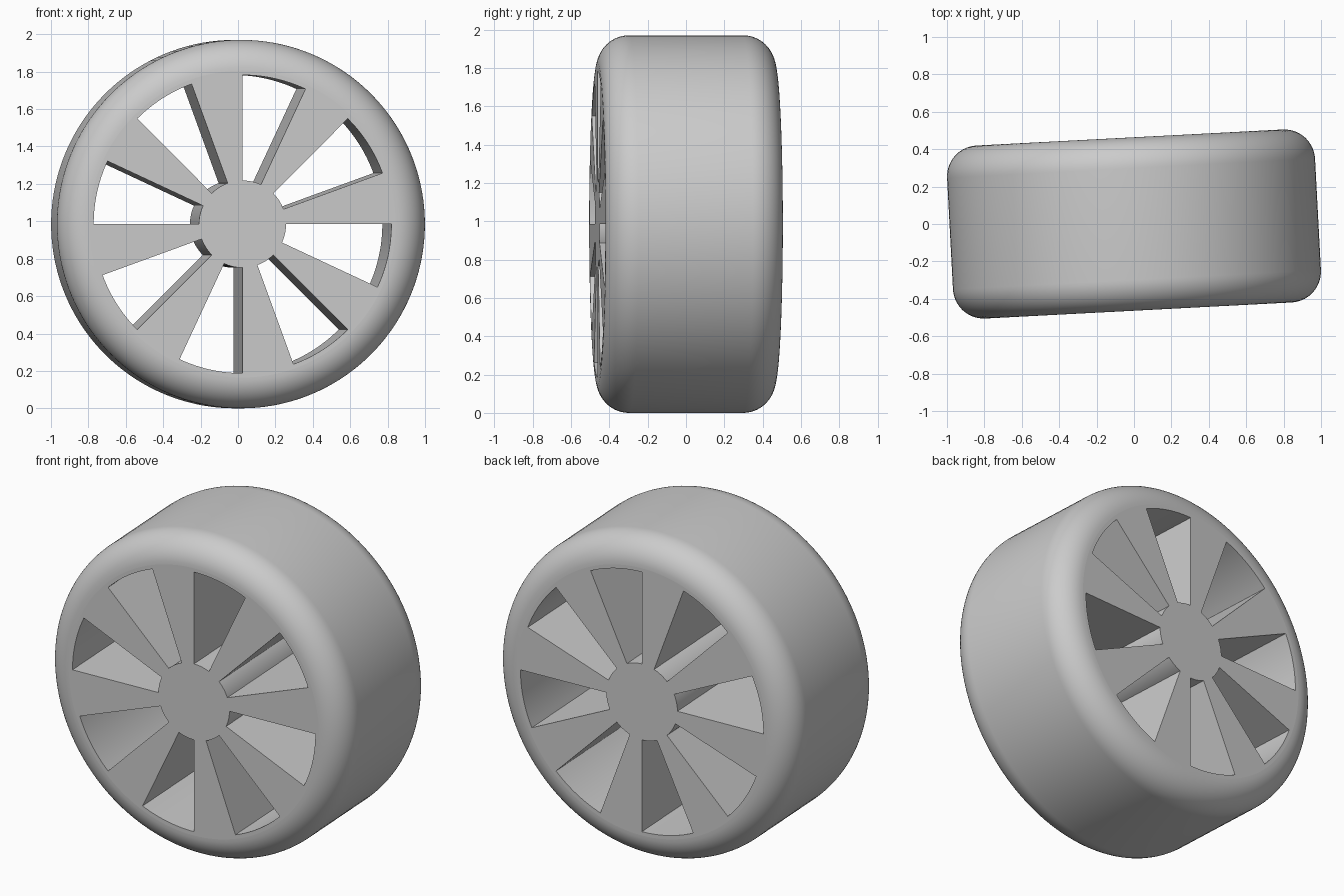
import bpy, bmesh
from math import radians, cos, sin
from mathutils import Matrix

RADIUS, HALF_WIDTH, ROUNDING = 0.985, 0.463, 0.165
HUB, RIM = 0.233, 0.797
HOLES, HOLE_ANGLE, ARC_STEPS = 8, 25, 12

cube = bpy.data.objects.get("Cube")
if cube:
    bpy.data.objects.remove(cube, do_unlink=True)

grey = bpy.data.materials.new("plain grey")
grey.use_nodes = True
grey.diffuse_color = (0.6, 0.6, 0.6, 1)
grey.node_tree.nodes["Principled BSDF"].inputs["Base Color"].default_value = (0.6, 0.6, 0.6, 1)


def make_object(name, bm):
    bmesh.ops.recalc_face_normals(bm, faces=bm.faces[:])
    mesh = bpy.data.meshes.new(name)
    bm.to_mesh(mesh)
    bm.free()
    mesh.materials.append(grey)
    obj = bpy.data.objects.new(name, mesh)
    bpy.context.collection.objects.link(obj)
    return obj


# Solid wheel: a drum along y with rounded shoulders
bm = bmesh.new()
bmesh.ops.create_cone(bm, cap_ends=True, segments=144, radius1=RADIUS, radius2=RADIUS,
                      depth=2 * HALF_WIDTH, matrix=Matrix.Rotation(radians(90), 4, "X"))
rims = [e for e in bm.edges if abs(e.verts[0].co.y - e.verts[1].co.y) < 0.01]
bmesh.ops.bevel(bm, geom=rims, offset=ROUNDING, segments=14, profile=0.5, affect="EDGES")
wheel = make_object("wheel", bm)

# Wedge prisms for the openings between the spokes
bm = bmesh.new()
for i in range(HOLES):
    end = i * 360 / HOLES
    arc = [radians(end - HOLE_ANGLE * s / ARC_STEPS) for s in range(ARC_STEPS + 1)]
    outline = [(RIM, a) for a in arc] + [(HUB, a) for a in reversed(arc)]
    face = bm.faces.new([bm.verts.new((r * cos(a), -0.6, r * sin(a))) for r, a in outline])
    new = bmesh.ops.extrude_face_region(bm, geom=[face])["geom"]
    bmesh.ops.translate(bm, vec=(0, 1.2, 0),
                        verts=[v for v in new if isinstance(v, bmesh.types.BMVert)])
cutter = make_object("spoke_opening_cutter", bm)
cutter.hide_render = True

# Cut the openings straight through
cut = wheel.modifiers.new("openings", "BOOLEAN")
cut.operation, cut.solver, cut.object = "DIFFERENCE", "EXACT", cutter
for obj in bpy.context.selected_objects:
    obj.select_set(False)
wheel.select_set(True)
bpy.context.view_layer.objects.active = wheel
bpy.ops.object.modifier_apply(modifier=cut.name)
bpy.data.objects.remove(cutter, do_unlink=True)

# Smooth tread and shoulders, flat side faces
bpy.ops.object.shade_smooth_by_angle(angle=radians(30))
for p in wheel.data.polygons:
    if abs(p.normal.y) > 0.9999:
        p.use_smooth = False

# Stand it on the ground, turned slightly
wheel.location.z = RADIUS
wheel.rotation_euler.z = radians(3)
